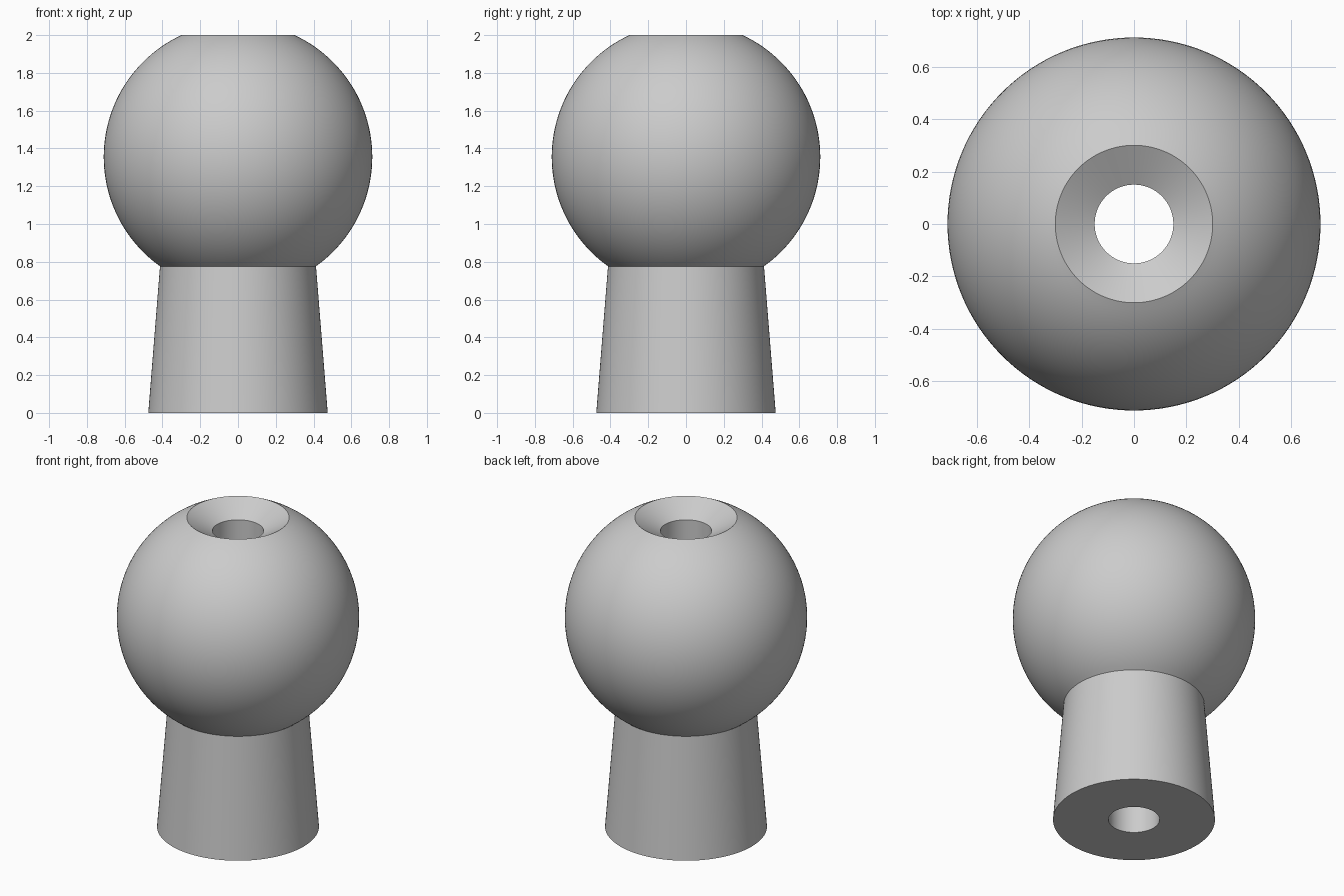
import bpy
import bmesh
from math import sin, cos, acos, sqrt, pi, radians

cube = bpy.data.objects.get("Cube")
if cube:
    bpy.data.objects.remove(cube, do_unlink=True)

# Main dimensions
BALL_R, BALL_Z = 0.711, 1.355
FOOT_R, NECK_R = 0.475, 0.413
RIM_R, BORE_R = 0.30, 0.15
SINK_DEPTH = 0.085
HEIGHT = 2.0
ARC_STEPS, TURN_STEPS = 48, 128

# Plain grey material
grey = bpy.data.materials.new("plain_grey")
grey.use_nodes = True
colour = (0.6, 0.6, 0.6, 1)
grey.diffuse_color = colour
grey.node_tree.nodes["Principled BSDF"].inputs["Base Color"].default_value = colour

# Half section: foot, tapered neck, ball arc, countersink, straight bore
start = -acos(NECK_R / BALL_R)
end = acos(RIM_R / BALL_R)
profile = [(BORE_R, 0), (FOOT_R, 0)]
for i in range(ARC_STEPS + 1):
    a = start + (end - start) * i / ARC_STEPS
    profile.append((BALL_R * cos(a), BALL_Z + BALL_R * sin(a)))
profile[-1] = (RIM_R, HEIGHT)
profile.append((BORE_R, HEIGHT - SINK_DEPTH))

# Revolve the section around the vertical axis
bm = bmesh.new()
verts = [bm.verts.new((r, 0, z)) for r, z in profile]
edges = [bm.edges.new((v, verts[(i + 1) % len(verts)])) for i, v in enumerate(verts)]
bmesh.ops.spin(bm, geom=verts + edges, cent=(0, 0, 0), axis=(0, 0, 1),
               angle=2 * pi, steps=TURN_STEPS, use_merge=True)
bmesh.ops.remove_doubles(bm, verts=bm.verts, dist=0.0001)
bmesh.ops.recalc_face_normals(bm, faces=bm.faces)

mesh = bpy.data.meshes.new("ball_knob")
bm.to_mesh(mesh)
bm.free()
mesh.materials.append(grey)
knob = bpy.data.objects.new("ball_knob", mesh)
bpy.context.collection.objects.link(knob)

# Smooth curves, crisp rims
bpy.ops.object.select_all(action="DESELECT")
knob.select_set(True)
bpy.context.view_layer.objects.active = knob
bpy.ops.object.shade_smooth_by_angle(angle=radians(25))
